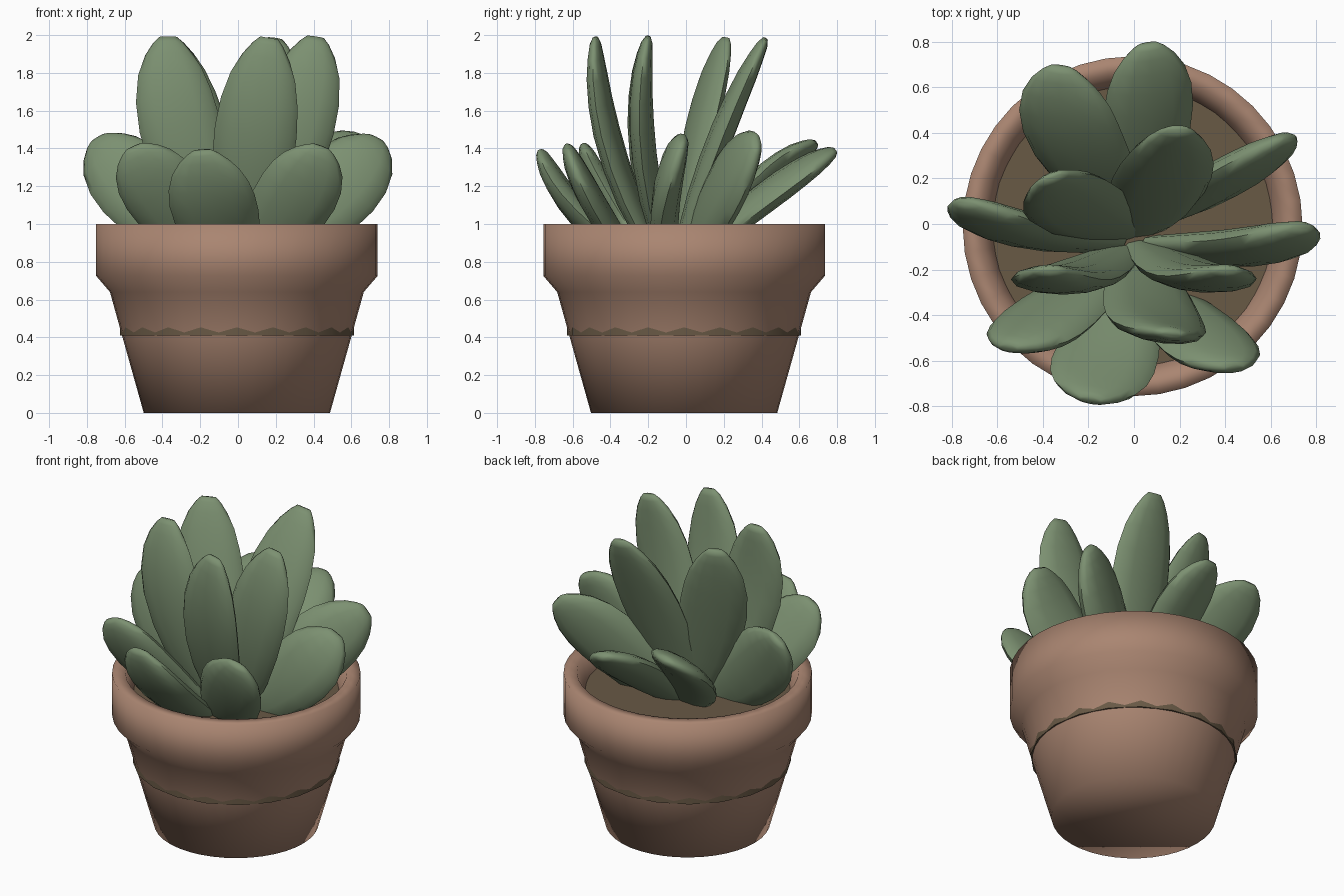
import bpy, bmesh, math
from mathutils import Vector

if "Cube" in bpy.data.objects:
    bpy.data.objects.remove(bpy.data.objects["Cube"])


def material(name, rgb):
    m = bpy.data.materials.new(name)
    m.diffuse_color = (*rgb, 1)
    m.use_nodes = True
    m.node_tree.nodes["Principled BSDF"].inputs["Base Color"].default_value = m.diffuse_color
    return m


CLAY = material("terracotta", (0.40, 0.235, 0.165))
SOIL = material("soil brown", (0.14, 0.10, 0.06))
GREEN = material("leaf green", (0.20, 0.28, 0.165))
CENTRE = Vector((-0.006, -0.01, 0))


def finish(bm, name, mat, angle):
    bmesh.ops.recalc_face_normals(bm, faces=bm.faces)
    me = bpy.data.meshes.new(name)
    bm.to_mesh(me)
    bm.free()
    ob = bpy.data.objects.new(name, me)
    bpy.context.collection.objects.link(ob)
    me.materials.append(mat)
    bpy.ops.object.select_all(action='DESELECT')
    ob.select_set(True)
    bpy.context.view_layer.objects.active = ob
    bpy.ops.object.shade_smooth_by_angle(angle=math.radians(angle))
    return ob


def skin(bm, rings):
    """Bridge equal rings of vertices and cap both ends."""
    n = len(rings[0])
    for a, b in zip(rings, rings[1:]):
        for i in range(n):
            j = (i + 1) % n
            bm.faces.new((a[i], a[j], b[j], b[i]))
    bm.faces.new(rings[0][::-1])
    bm.faces.new(rings[-1])


def lathe(name, profile, sides, mat, angle):
    bm = bmesh.new()
    rings = []
    for r, z in profile:
        rings.append([bm.verts.new(CENTRE + Vector((
            r * math.cos(math.tau * i / sides),
            r * math.sin(math.tau * i / sides), z))) for i in range(sides)])
    skin(bm, rings)
    return finish(bm, name, mat, angle)


# Pot: tapered body, flared collar, open top with an inner wall, softly shaded
lathe("pot", [(0.493, 0), (0.608, 0.41), (0.672, 0.64), (0.745, 0.725),
              (0.745, 1.0), (0.665, 1.0), (0.61, 0.88), (0.58, 0.6)],
      40, CLAY, 120)

# Soil plug, whose lower edge shows as a ragged band round the body
lathe("soil", [(0.620, 0.41), (0.620, 0.89)], 20, SOIL, 30)

# Half width and half thickness along a leaf, as fractions
OUTLINE = [(0, .50, .6), (.12, .70, .8), (.26, .88, .95), (.42, .98, 1),
           (.57, 1, 1), (.7, .94, .92), (.82, .79, .8), (.91, .58, .62),
           (.97, .37, .45), (1, .22, .22)]
SIDES = 12


def leaf(name, base, mid, tip, half_width, normal, half_thick=0.066):
    """Fleshy leaf along a curve through base, mid and tip."""
    b, m, t, n = (Vector(v) for v in (base, mid, tip, normal))
    c = 2 * m - (b + t) / 2
    bm = bmesh.new()
    rings = []
    for s, w, h in OUTLINE:
        p = b * (1 - s) ** 2 + c * 2 * s * (1 - s) + t * s * s
        tangent = ((c - b) * (1 - s) + (t - c) * s).normalized()
        across = tangent.cross(n).normalized()
        out = across.cross(tangent)
        ring = []
        for i in range(SIDES):
            a = math.tau * i / SIDES
            ring.append(bm.verts.new(
                p + across * (math.cos(a) * w * half_width)
                + out * (math.sin(a) * h * half_thick)))
        rings.append(ring)
    skin(bm, rings)
    return finish(bm, name, GREEN, 70)


# Tall inner leaves
leaf("tall_leaf_front", (.04, -.15, .82), (.085, -.40, 1.41), (.165, -.48, 1.985),
     .22, (-.12, -1, 0))
leaf("tall_leaf_left", (-.05, -.12, .82), (-.29, -.24, 1.45), (-.37, -.20, 1.99),
     .215, (0, -1, 0))
leaf("tall_leaf_right", (.05, -.10, .82), (.28, -.23, 1.45), (.41, -.20, 1.99),
     .21, (-.05, -1, 0))
leaf("tall_leaf_back", (0, -.03, .82), (.11, .17, 1.43), (.19, .42, 1.98),
     .22, (0, -1, 0))
leaf("tall_leaf_back_left", (0, -.03, .82), (-.24, .07, 1.45), (-.36, .21, 1.985),
     .21, (.38, -1, 0))

# Short outer leaves
leaf("low_leaf_back", (0, .05, .84), (.06, .46, 1.17), (.06, .79, 1.39),
     .20, (.2, -.65, .75), .07)
leaf("low_leaf_back_left", (-.03, .05, .84), (-.26, .38, 1.20),
     (-.32, .69, 1.43), .22, (-.2, -.78, .8), .07)
leaf("low_leaf_back_right", (.08, .03, .82), (.40, .20, 1.17),
     (.68, .38, 1.44), .22, (.38, -.88, .2), .08)
leaf("low_leaf_right", (.10, -.10, .82), (.51, -.10, 1.17),
     (.73, -.01, 1.455), .22, (.15, -1, .35), .075)
leaf("low_leaf_left", (-.10, -.08, .82), (-.51, -.02, 1.17),
     (-.74, .10, 1.455), .22, (-.25, -1, .3), .07)
leaf("low_leaf_front_left", (-.10, -.20, .80), (-.38, -.42, 1.14),
     (-.55, -.54, 1.41), .21, (.1, -.75, -.45))
leaf("low_leaf_front", (-.02, -.30, .80), (-.125, -.59, 1.08),
     (-.19, -.77, 1.39), .23, (-.2, -1, .3))
leaf("low_leaf_front_right", (.06, -.28, .80), (.295, -.50, 1.13),
     (.44, -.63, 1.41), .215, (-.1, -.75, -.45))
